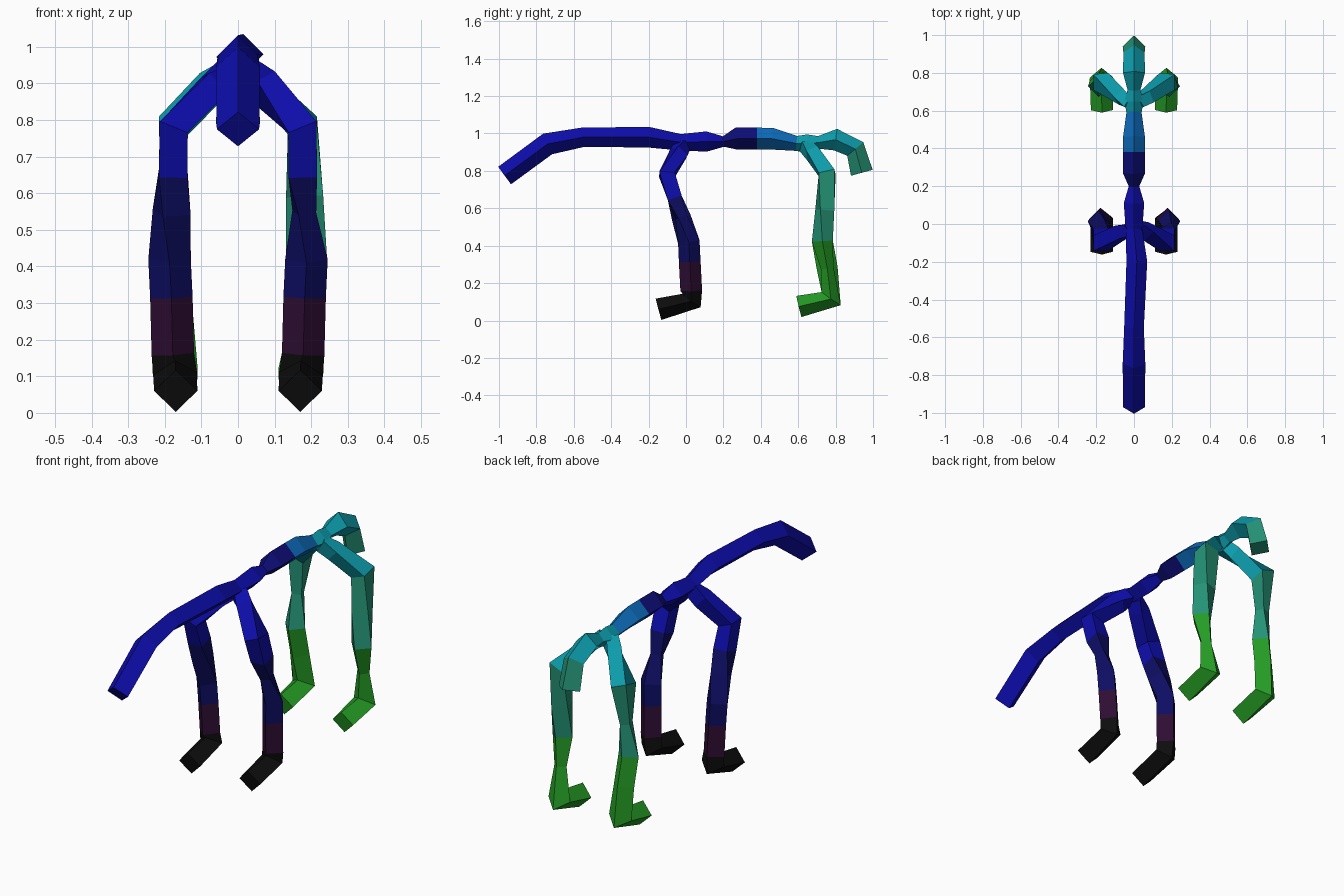
import bpy, bmesh, math
from mathutils import Vector

if "Cube" in bpy.data.objects:
    bpy.data.objects.remove(bpy.data.objects["Cube"])

# Flat colours (linear)
COLOURS = {
    "royal_blue": (0.004, 0.004, 0.42),
    "deep_blue": (0.004, 0.004, 0.19),
    "sky_blue": (0.004, 0.15, 0.50),
    "cyan": (0.004, 0.34, 0.42),
    "sea_green": (0.018, 0.29, 0.18),
    "leaf_green": (0.018, 0.33, 0.018),
    "navy": (0.004, 0.004, 0.125),
    "plum": (0.028, 0.004, 0.034),
    "black": (0.004, 0.004, 0.004),
}
MATS = {}
for name, rgb in COLOURS.items():
    m = bpy.data.materials.new(name)
    m.diffuse_color = (*rgb, 1)
    m.use_nodes = True
    m.node_tree.nodes["Principled BSDF"].inputs["Base Color"].default_value = m.diffuse_color
    MATS[name] = m


def tube(name, rings):
    """Four-sided tube. Ring: (x, y, z, radius, twist in degrees, colour of next segment)."""
    pts = [Vector(r[:3]) for r in rings]
    names = list(dict.fromkeys(r[5] for r in rings))
    me = bpy.data.meshes.new(name)
    for n in names:
        me.materials.append(MATS[n])
    bm = bmesh.new()
    loops = []
    for i, r in enumerate(rings):
        t = Vector()
        if i > 0:
            t += (pts[i] - pts[i - 1]).normalized()
        if i < len(pts) - 1:
            t += (pts[i + 1] - pts[i]).normalized()
        t.normalize()
        side = Vector((1, 0, 0))
        side = (side - t * side.dot(t)).normalized()
        up = t.cross(side)
        loop = []
        for k in range(4):
            a = math.radians(r[4] + 90 * k)
            loop.append(bm.verts.new(pts[i] + r[3] * (math.cos(a) * side + math.sin(a) * up)))
        loops.append(loop)
    for i in range(len(loops) - 1):
        a, b = loops[i], loops[i + 1]
        for k in range(4):
            f = bm.faces.new((a[k], a[(k + 1) % 4], b[(k + 1) % 4], b[k]))
            f.material_index = names.index(rings[i][5])
    bm.faces.new(loops[0][::-1]).material_index = 0
    bm.faces.new(loops[-1]).material_index = names.index(rings[-1][5])
    bmesh.ops.recalc_face_normals(bm, faces=bm.faces[:])
    bm.to_mesh(me)
    bm.free()
    ob = bpy.data.objects.new(name, me)
    bpy.context.collection.objects.link(ob)
    return ob


# Head, neck, back and tail in one run
tube("spine", [
    (0, -0.97, 0.775, 0.058, 0, "royal_blue"),
    (0, -0.74, 0.944, 0.060, 0, "royal_blue"),
    (0, -0.55, 0.980, 0.052, 0, "royal_blue"),
    (0.015, -0.20, 0.980, 0.055, 0, "royal_blue"),
    (0, -0.03, 0.953, 0.044, 0, "royal_blue"),
    (0, 0.11, 0.957, 0.054, 0, "royal_blue"),
    (0, 0.20, 0.957, 0.028, 0, "deep_blue"),
    (0, 0.27, 0.972, 0.059, 0, "deep_blue"),
    (0, 0.38, 0.972, 0.059, 0, "sky_blue"),
    (0, 0.46, 0.972, 0.058, 0, "sky_blue"),
    (0, 0.59, 0.947, 0.040, 0, "cyan"),
    (0, 0.65, 0.945, 0.050, 0, "cyan"),
    (0, 0.71, 0.952, 0.034, 0, "cyan"),
    (0, 0.80, 0.967, 0.058, 0, "cyan"),
    (0, 0.905, 0.917, 0.056, 0, "sea_green"),
    (0, 0.94, 0.790, 0.060, 0, "sea_green"),
])

for s, label in ((-1, "left"), (1, "right")):
    # Legs on the head side; the right one narrows along the thigh
    thigh = 0.036 if s > 0 else 0.057
    tube("front_leg_" + label, [
        (s * 0.02, -0.02, 0.935, 0.046, 0, "royal_blue"),
        (s * 0.065, -0.04, 0.895, 0.052, 20, "royal_blue"),
        (s * 0.176, -0.102, 0.780, 0.058, 45, "royal_blue"),
        (s * 0.177, -0.06, 0.655, 0.055, 45, "navy"),
        (s * 0.181, -0.025, 0.55, thigh, 25, "navy"),
        (s * 0.187, 0.015, 0.42, 0.058, 0, "navy"),
        (s * 0.182, 0.02, 0.315, 0.058, 0, "plum"),
        (s * 0.178, 0.028, 0.16, 0.058, 0, "black"),
        (s * 0.172, 0.03, 0.107, 0.060, 0, "black"),
        (s * 0.170, -0.147, 0.060, 0.059, 0, "black"),
    ])
    # Legs on the tail side; left narrows above the knee, right below it
    upper, lower = (0.034, 0.056) if s < 0 else (0.056, 0.034)
    tube("rear_leg_" + label, [
        (s * 0.02, 0.64, 0.935, 0.044, 0, "cyan"),
        (s * 0.07, 0.675, 0.895, 0.048, 20, "cyan"),
        (s * 0.176, 0.755, 0.785, 0.060, 45, "sea_green"),
        (s * 0.182, 0.742, 0.59, upper, 25, "sea_green"),
        (s * 0.187, 0.729, 0.425, 0.056, 0, "leaf_green"),
        (s * 0.180, 0.755, 0.28, lower, 0, "leaf_green"),
        (s * 0.172, 0.776, 0.117, 0.062, 0, "leaf_green"),
        (s * 0.170, 0.603, 0.075, 0.058, 0, "leaf_green"),
    ])
